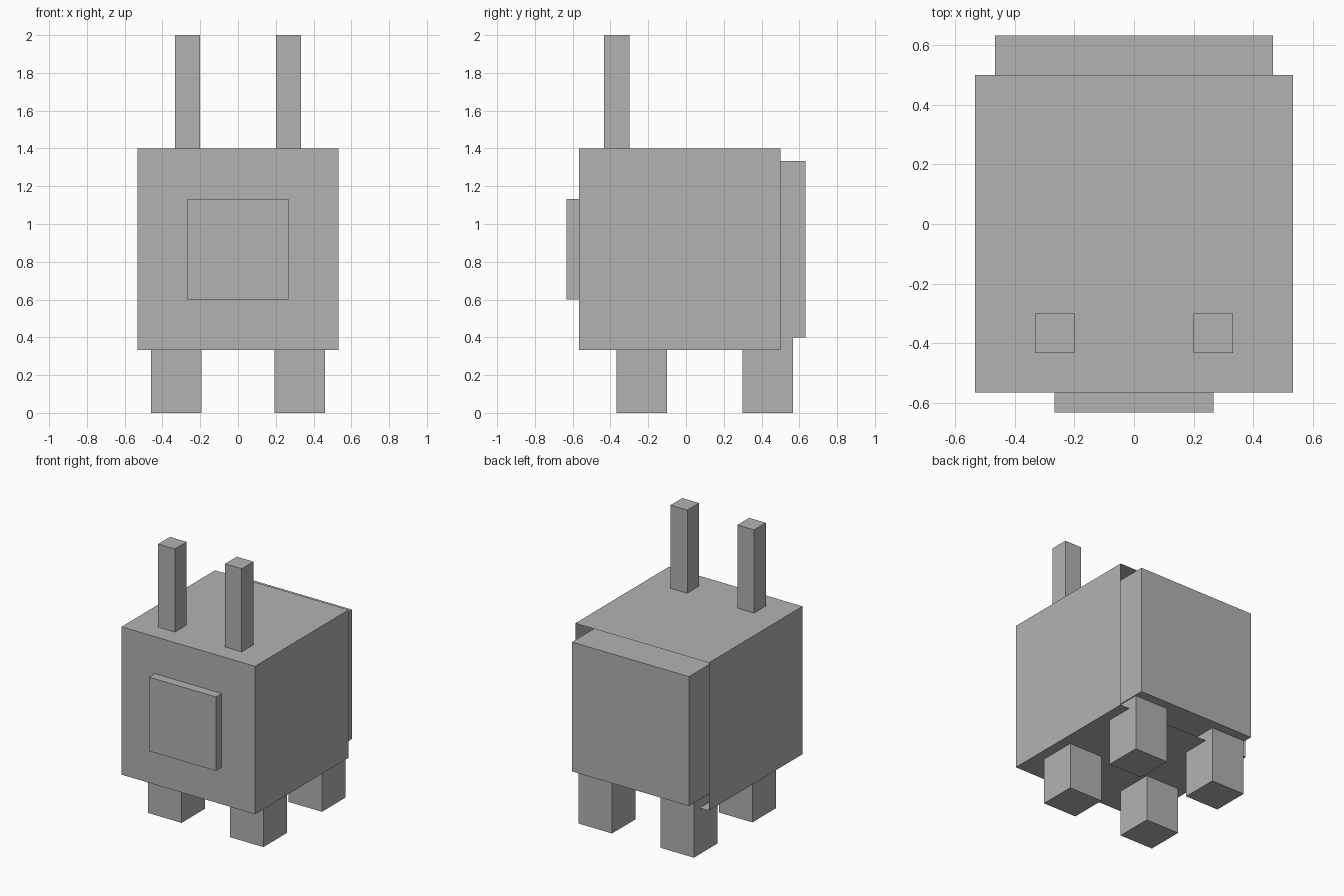
import bpy, bmesh
from mathutils import Vector

if "Cube" in bpy.data.objects:
    bpy.data.objects.remove(bpy.data.objects["Cube"])

U = 1 / 15  # block unit: the whole model is 30 units tall

grey = bpy.data.materials.new("plain grey")
grey.diffuse_color = (0.448, 0.448, 0.448, 1)
grey.use_nodes = True
grey.node_tree.nodes["Principled BSDF"].inputs["Base Color"].default_value = grey.diffuse_color


def box(name, low, high, open_back=False):
    """Box between two corners given in block units."""
    lo, hi = Vector(low) * U, Vector(high) * U
    bm = bmesh.new()
    bmesh.ops.create_cube(bm, size=1)
    for v in bm.verts:
        v.co = [(lo[i] + hi[i]) / 2 + v.co[i] * (hi[i] - lo[i]) for i in range(3)]
    bm.normal_update()
    if open_back:
        back = [f for f in bm.faces if f.normal.y > 0.9]
        bmesh.ops.delete(bm, geom=back, context='FACES')
    mesh = bpy.data.meshes.new(name)
    bm.to_mesh(mesh)
    bm.free()
    mesh.materials.append(grey)
    obj = bpy.data.objects.new(name, mesh)
    bpy.context.collection.objects.link(obj)
    return obj


# Outer shell, open at the back, with the body block sitting inside it
box("outer_shell", (-8, -8.5, 5), (8, 7.5, 21), open_back=True)
box("inner_body", (-7, -4.5, 6), (7, 9.5, 20))

# Raised square plate on the front
box("front_plate", (-4, -9.5, 9), (4, -8.5, 17))

# Paired parts, mirrored left and right
for side, s in (("left", -1), ("right", 1)):
    def pair(name, x0, x1, y0, y1, z0, z1):
        a, b = sorted((s * x0, s * x1))
        box(side + "_" + name, (a, y0, z0), (b, y1, z1))

    pair("antenna", 3, 5, -6.5, -4.5, 21, 30)
    pair("front_leg", 2.9, 6.9, -5.5, -1.5, 0, 6)
    pair("hind_leg", 2.9, 6.9, 4.5, 8.5, 0, 6)
